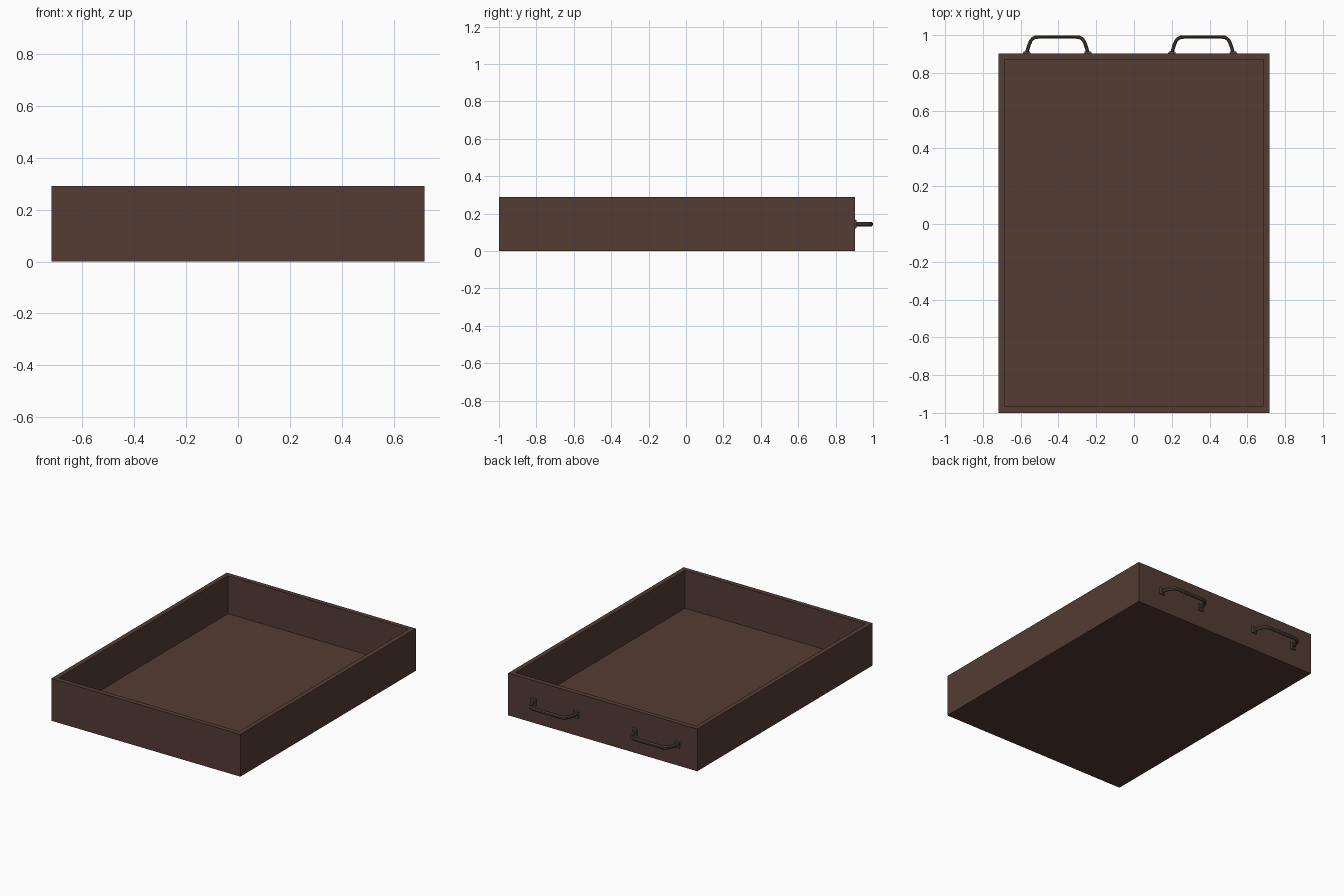
import bpy, bmesh, math
from mathutils import Vector

if "Cube" in bpy.data.objects:
    bpy.data.objects.remove(bpy.data.objects["Cube"])


def material(name, rgb):
    m = bpy.data.materials.new(name)
    m.diffuse_color = (*rgb, 1)
    m.use_nodes = True
    m.node_tree.nodes["Principled BSDF"].inputs["Base Color"].default_value = m.diffuse_color
    return m


wood = material("dark_wood", (0.087, 0.045, 0.033))
metal = material("aged_metal", (0.085, 0.065, 0.042))


def finish(name, bm, mat):
    bmesh.ops.recalc_face_normals(bm, faces=bm.faces[:])
    me = bpy.data.meshes.new(name)
    bm.to_mesh(me)
    bm.free()
    me.materials.append(mat)
    ob = bpy.data.objects.new(name, me)
    bpy.context.collection.objects.link(ob)
    return ob


def add_box(bm, lo, hi):
    lo, hi = Vector(lo), Vector(hi)
    verts = bmesh.ops.create_cube(bm, size=1)["verts"]
    for v in verts:
        v.co = Vector(((lo[i] + hi[i]) / 2 + v.co[i] * (hi[i] - lo[i]) for i in range(3)))
    return verts


# Drawer tray: solid block with the top inset and pushed down
bm = bmesh.new()
add_box(bm, (-0.718, -1.0, 0), (0.718, 0.903, 0.29))
bm.normal_update()
top = max(bm.faces, key=lambda f: f.calc_center_median().z)
bmesh.ops.inset_region(bm, faces=[top], thickness=0.047)
floor = bmesh.ops.extrude_discrete_faces(bm, faces=[top])["faces"][0]
for v in floor.verts:
    v.co.z = 0.03
finish("drawer_tray", bm, wood)

# Handles: rounded bar swept along a bowed path, with a plate at each end
HALF = [(0.162, 0.902), (0.157, 0.925), (0.149, 0.950), (0.141, 0.969),
        (0.131, 0.981), (0.118, 0.988), (0.100, 0.990)]
PATH = [Vector((-x, y, 0)) for x, y in HALF] + [Vector((x, y, 0)) for x, y in reversed(HALF)]
SIDES = 8


def handle(name, cx, cz=0.144):
    bm = bmesh.new()
    rings = []
    for i, p in enumerate(PATH):
        t = (PATH[min(i + 1, len(PATH) - 1)] - PATH[max(i - 1, 0)]).normalized()
        n = Vector((-t.y, t.x, 0))
        ring = []
        for k in range(SIDES):
            a = 2 * math.pi * (k + 0.5) / SIDES
            q = p + n * 0.0098 * math.cos(a) + Vector((0, 0, 0.0125 * math.sin(a)))
            ring.append(bm.verts.new(q + Vector((cx, 0, cz))))
        rings.append(ring)
    for a, b in zip(rings, rings[1:]):
        for k in range(SIDES):
            j = (k + 1) % SIDES
            bm.faces.new((a[k], a[j], b[j], b[k]))
    bm.faces.new(rings[0])
    bm.faces.new(rings[-1])
    for s in (-1, 1):
        x = cx + s * 0.162
        verts = add_box(bm, (x - 0.021, 0.901, cz - 0.025), (x + 0.021, 0.912, cz + 0.025))
        for v in verts:  # tapered outer face
            if v.co.y > 0.905:
                v.co.x = x + (v.co.x - x) * 0.8
                v.co.z = cz + (v.co.z - cz) * 0.85
    ob = finish(name, bm, metal)
    bpy.ops.object.select_all(action='DESELECT')
    ob.select_set(True)
    bpy.context.view_layer.objects.active = ob
    bpy.ops.object.shade_smooth_by_angle(angle=math.radians(35))


handle("left_handle", -0.406)
handle("right_handle", 0.363)
